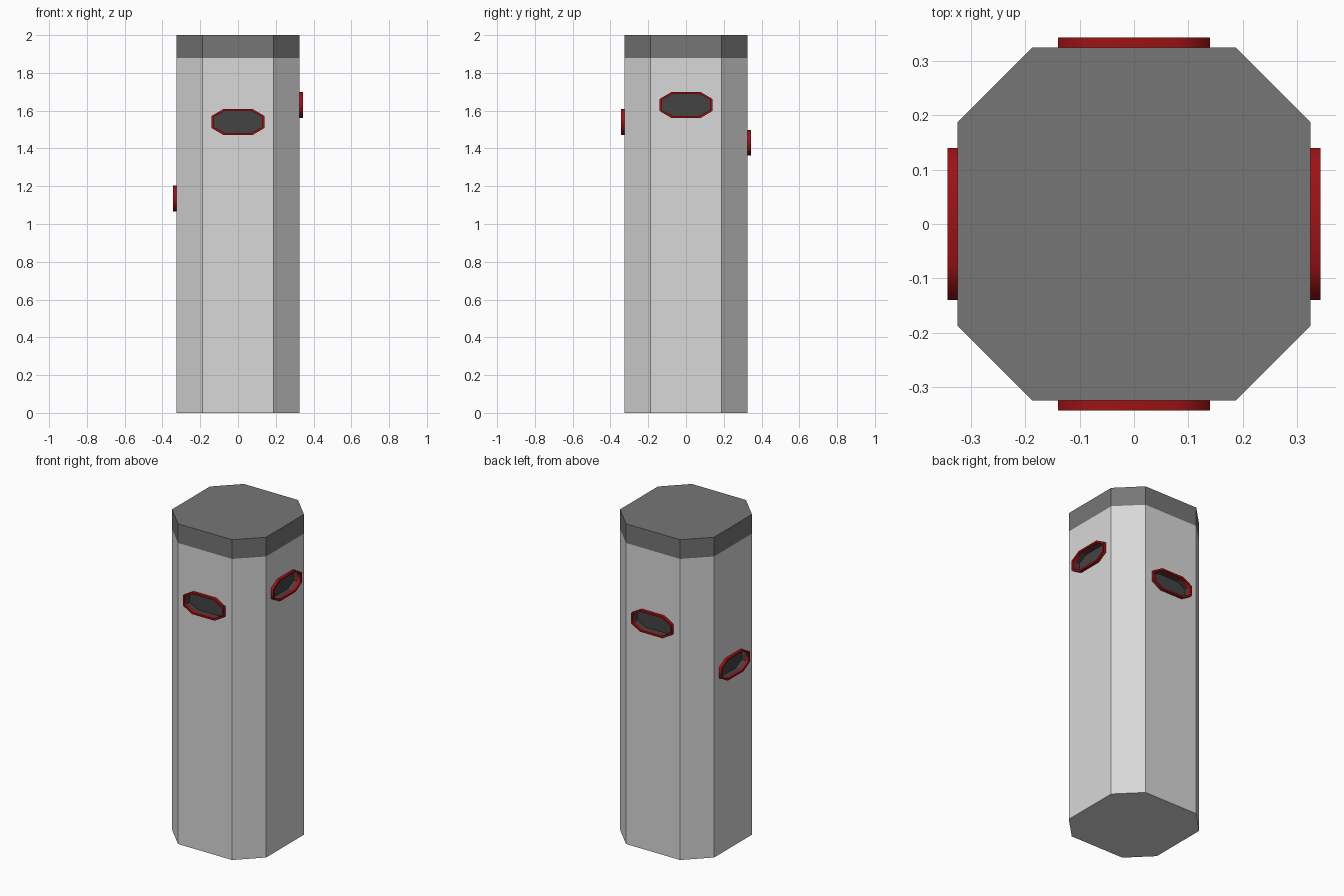
import bpy, bmesh, math
from mathutils import Matrix, Vector

cube = bpy.data.objects.get("Cube")
if cube:
    bpy.data.objects.remove(cube, do_unlink=True)


def material(name, color):
    m = bpy.data.materials.new(name)
    m.use_nodes = True
    m.diffuse_color = (*color, 1)
    m.node_tree.nodes["Principled BSDF"].inputs["Base Color"].default_value = (*color, 1)
    return m


LIGHT = material("light grey", (0.69, 0.69, 0.69))
MID = material("mid grey", (0.18, 0.18, 0.18))
DARK = material("dark grey", (0.057, 0.057, 0.057))
RED = material("deep red", (0.34, 0.006, 0.007))


def octagon(w, h, a, b):
    """Outline of a w by h box (half sizes) with corners cut at a and b."""
    quarter = [(w, b), (a, h)]
    half = quarter + [(-x, y) for x, y in reversed(quarter)]
    return half + [(-x, -y) for x, y in half]


def make(name, bm, mat, matrix=Matrix()):
    bmesh.ops.recalc_face_normals(bm, faces=bm.faces)
    mesh = bpy.data.meshes.new(name)
    bm.to_mesh(mesh)
    bm.free()
    mesh.materials.append(mat)
    mesh.transform(matrix)
    ob = bpy.data.objects.new(name, mesh)
    bpy.context.collection.objects.link(ob)
    return ob


def prism(outline, low, high):
    bm = bmesh.new()
    base = bm.faces.new([bm.verts.new((x, y, low)) for x, y in outline])
    top = bmesh.ops.extrude_face_region(bm, geom=[base], use_keep_orig=True)["geom"]
    moved = [v for v in top if isinstance(v, bmesh.types.BMVert)]
    bmesh.ops.translate(bm, verts=moved, vec=(0, 0, high - low))
    return bm


def ring(outer, inner, low, high):
    bm = bmesh.new()
    loops = [[bm.verts.new((x, y, z)) for x, y in line]
             for line, z in ((outer, low), (outer, high), (inner, high), (inner, low))]
    n = len(outer)
    for k in range(4):
        p, q = loops[k], loops[(k + 1) % 4]
        for i in range(n):
            j = (i + 1) % n
            bm.faces.new((p[i], p[j], q[j], q[i]))
    return bm


# Column shaft and flush cap
HALF, CUT = 0.325, 0.187
plan = octagon(HALF, HALF, CUT, CUT)
shaft = make("column_shaft", prism(plan, 0, 1.88), LIGHT)
make("column_cap", prism(plan, 1.88, 2), MID)

# One framed opening on each main side: name, turn about z, height
openings = [("front", 0, 1.54), ("left", 90, 1.63), ("back", 180, 1.43), ("right", 270, 1.135)]
rim_outer = octagon(0.14, 0.068, 0.078, 0.032)
rim_inner = octagon(0.128, 0.057, 0.072, 0.027)

for side, turn, height in openings:
    place = (Matrix.Translation((0, 0, height))
             @ Matrix.Rotation(math.radians(turn), 4, "Z")
             @ Matrix.Rotation(math.radians(90), 4, "X"))
    # Dark recess cut into the shaft
    cutter = make(side + "_recess_cutter", prism(rim_inner, 0.295, 0.36), DARK, place)
    cutter.hide_render = True
    mod = shaft.modifiers.new("recess", "BOOLEAN")
    mod.operation = "DIFFERENCE"
    mod.solver = "EXACT"
    mod.material_mode = "TRANSFER"
    mod.object = cutter
    bpy.context.view_layer.objects.active = shaft
    bpy.ops.object.modifier_apply(modifier=mod.name)
    bpy.data.objects.remove(cutter, do_unlink=True)

    # Red frame standing proud of the wall
    frame = make(side + "_frame", ring(rim_outer, rim_inner, 0.318, 0.343), RED, place)
    bpy.ops.object.select_all(action="DESELECT")
    frame.select_set(True)
    bpy.context.view_layer.objects.active = frame
    bpy.ops.object.shade_smooth_by_angle(angle=math.radians(70))
